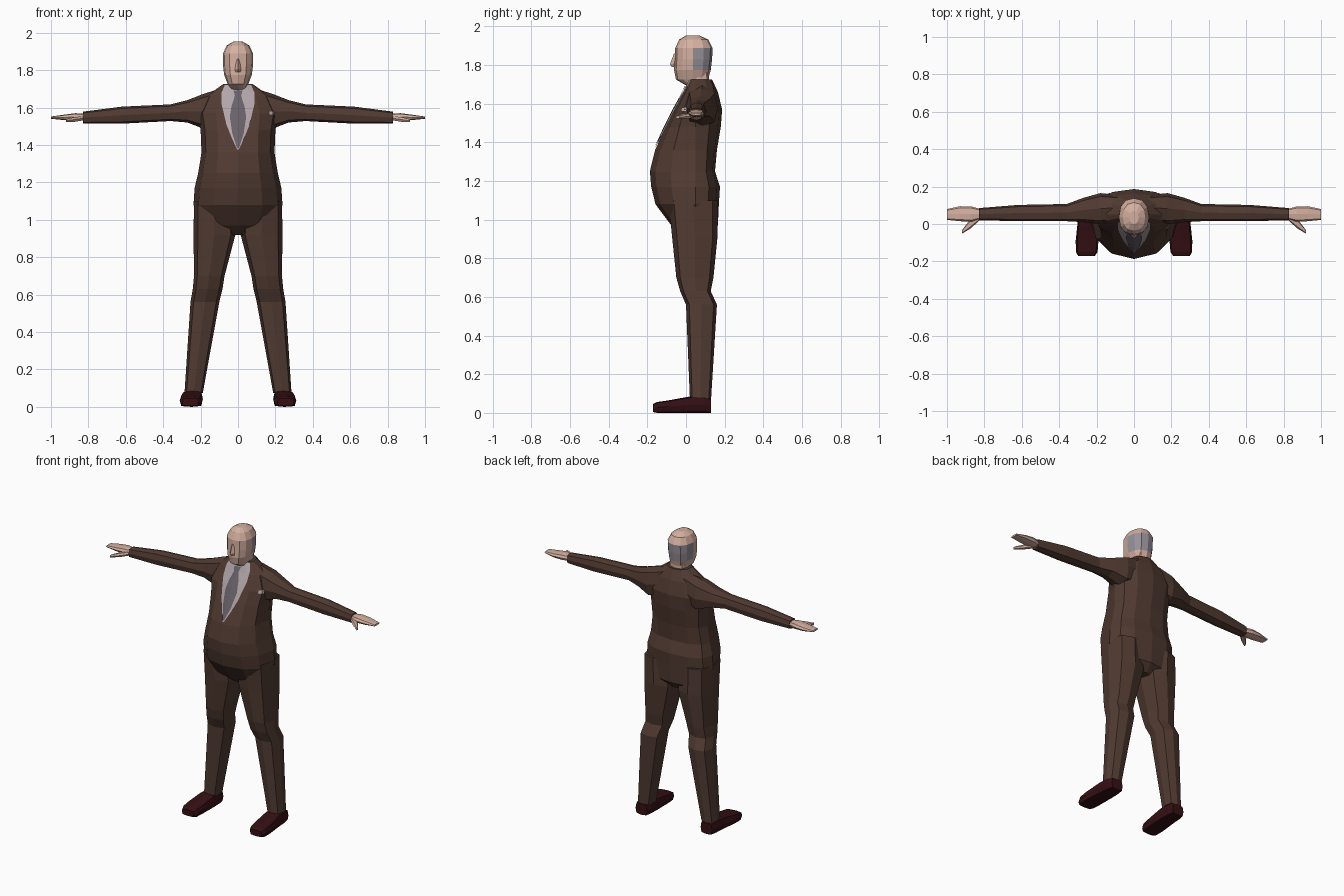
import bpy, bmesh, math
from mathutils import Vector
from mathutils.bvhtree import BVHTree

if "Cube" in bpy.data.objects:
    bpy.data.objects.remove(bpy.data.objects["Cube"])


def material(name, rgb):
    m = bpy.data.materials.new(name)
    m.diffuse_color = (*rgb, 1)
    m.use_nodes = True
    m.node_tree.nodes["Principled BSDF"].inputs["Base Color"].default_value = m.diffuse_color
    return m


SUIT = material("brown suit", (0.082, 0.043, 0.031))
SKIN = material("skin", (0.66, 0.43, 0.35))
HAIR = material("grey hair", (0.31, 0.28, 0.32))
SHIRT = material("pale shirt", (0.44, 0.38, 0.40))
TIE = material("grey tie", (0.14, 0.122, 0.14))
SHOE = material("dark red shoe", (0.035, 0.005, 0.007))


def finish(name, bm, mats):
    mesh = bpy.data.meshes.new(name)
    bm.to_mesh(mesh)
    bm.free()
    for m in mats:
        mesh.materials.append(m)
    ob = bpy.data.objects.new(name, mesh)
    bpy.context.collection.objects.link(ob)
    return ob


def oval(a0, a1, b0, b1, n, power, mid=None):
    """Closed section inside a box; mid sets where it is widest along b."""
    ca, ra = (a0 + a1) / 2, (a1 - a0) / 2
    cb = (b0 + b1) / 2 if mid is None else mid
    pts = []
    for i in range(n):
        t = 2 * math.pi * i / n
        c, s = math.cos(t), math.sin(t)
        c = math.copysign(abs(c) ** power, c) if abs(c) > 1e-6 else 0
        s = math.copysign(abs(s) ** power, s) if abs(s) > 1e-6 else 0
        pts.append((ca + ra * c, cb + s * ((b1 - cb) if s > 0 else (cb - b0))))
    return pts


def loft(name, rings, axis, mats, n=8, power=0.7, mid=None, side=1, rule=None):
    """Skin sections (position, a0, a1, b0, b1) stacked along an axis."""
    bm = bmesh.new()
    rows = []
    for p, *box in rings:
        row = []
        for a, b in oval(*box, n, power, mid):
            co = {"x": (p, a, b), "y": (a, p, b), "z": (a, b, p)}[axis]
            row.append(bm.verts.new((co[0] * side, co[1], co[2])))
        rows.append(row)
    for r0, r1 in zip(rows, rows[1:]):
        for i in range(n):
            j = (i + 1) % n
            bm.faces.new((r0[i], r0[j], r1[j], r1[i]))
    bm.faces.new(rows[0])
    bm.faces.new(rows[-1])
    bmesh.ops.recalc_face_normals(bm, faces=bm.faces)
    if rule:
        for f in bm.faces:
            f.material_index = rule(f.calc_center_median())
    return finish(name, bm, mats)


# Jacket body with the round belly: height, half width, front, back
body = [(1.725, .08, .02, .135), (1.66, .17, -.01, .165), (1.57, .215, -.06, .187),
        (1.48, .2, -.105, .18), (1.36, .195, -.16, .16), (1.25, .213, -.187, .15),
        (1.17, .232, -.18, .176), (1.08, .238, -.158, .17), (.97, .2, -.076, .165),
        (.92, .05, -.02, .12)]
jacket = loft("jacket", [(z, -w, w, f, b) for z, w, f, b in body], "z", [SUIT],
              n=12, power=0.88, mid=.05)

# Plates laid onto the jacket front
tree = BVHTree.FromPolygons([v.co for v in jacket.data.vertices],
                            [p.vertices[:] for p in jacket.data.polygons])


def plate(name, outline, mat, lift, cx=0, cols=6, steps=3):
    """Strip from (height, half width) rows, projected onto the jacket."""
    rows = []
    for (z0, w0), (z1, w1) in zip(outline, outline[1:]):
        rows += [(z0 + (z1 - z0) * k / steps, w0 + (w1 - w0) * k / steps) for k in range(steps)]
    rows.append(outline[-1])
    bm = bmesh.new()
    grid = []
    for z, w in rows:
        line = []
        for i in range(cols + 1):
            x = cx + w * (2 * i / cols - 1)
            hit = tree.ray_cast(Vector((x, -1, z)), Vector((0, 1, 0)))[0]
            if hit is None:
                hit = tree.find_nearest(Vector((x, 0, z)))[0]
            line.append(bm.verts.new((hit.x, hit.y - lift, hit.z)))
        grid.append(line)
    for a, b in zip(grid, grid[1:]):
        for i in range(cols):
            bm.faces.new((a[i], b[i], b[i + 1], a[i + 1]))
    return finish(name, bm, [mat])


plate("shirt_front", [(1.722, .07), (1.68, .088), (1.62, .088), (1.51, .062), (1.43, .03), (1.375, .004)],
      SHIRT, .006)
plate("tie_knot", [(1.692, .024), (1.665, .018)], TIE, .011, cols=2)
plate("tie", [(1.665, .016), (1.61, .034), (1.55, .044), (1.46, .03), (1.385, .005)], TIE, .010, cols=4)
plate("pocket_square", [(1.58, .013), (1.562, .013)], SHIRT, .006, cx=.182, cols=2, steps=1)

# Neck and head, with hair around the sides and back
loft("neck", [(1.64, -.06, .06, .01, .12), (1.78, -.055, .055, .0, .12)], "z", [SKIN])
skull = [(1.695, .04, .0, .10), (1.725, .055, -.052, .115), (1.775, .074, -.062, .128),
         (1.83, .081, -.058, .135), (1.888, .081, -.056, .138), (1.932, .06, -.035, .115),
         (1.953, .024, .0, .07)]
loft("head", [(z, -w, w, f, b) for z, w, f, b in skull], "z", [SKIN, HAIR], n=12, power=0.85,
     mid=.035, rule=lambda c: int(c.y > .02 and 1.77 < c.z < 1.89))
loft("nose", [(1.79, -.014, .014, -.074, -.04), (1.805, -.016, .016, -.083, -.04),
              (1.86, -.008, .008, -.062, -.04)], "z", [SKIN], n=4, power=1)

for label, s in (("left", 1), ("right", -1)):
    # Sleeve, hand and thumb run outward along x
    loft(label + "_sleeve", [(.08, .02, .155, 1.51, 1.705), (.18, .0, .165, 1.485, 1.675),
                             (.27, .01, .14, 1.52, 1.64), (.36, .015, .107, 1.528, 1.617),
                             (.62, .015, .102, 1.514, 1.605), (.83, .02, .085, 1.514, 1.578)],
         "x", [SUIT], side=s)
    loft(label + "_hand", [(.81, .03, .077, 1.53, 1.567), (.87, .012, .094, 1.53, 1.57),
                           (.93, .015, .095, 1.533, 1.562), (1.0, .022, .08, 1.54, 1.552)],
         "x", [SKIN], side=s)
    loft(label + "_thumb", [(.83, .015, .05, 1.53, 1.555), (.875, -.025, .025, 1.522, 1.55),
                            (.92, -.052, -.033, 1.522, 1.538)], "x", [SKIN], n=6, side=s)
    # Trouser leg
    loft(label + "_trouser_leg", [(1.1, .03, .235, -.09, .165), (.92, .014, .238, -.073, .164),
                                  (.70, .072, .235, -.05, .142), (.63, .083, .242, -.03, .128),
                                  (.56, .10, .254, .0, .16), (.075, .188, .286, .02, .13)],
         "z", [SUIT], side=s)
    # Shoe runs from heel to toe along y
    loft(label + "_shoe", [(.13, .2, .285, 0, .075), (.09, .19, .295, 0, .085), (.02, .188, .3, 0, .085),
                           (-.09, .19, .312, 0, .065), (-.15, .195, .31, 0, .056),
                           (-.172, .21, .298, .005, .046)], "y", [SHOE], n=8, power=0.45, side=s)
